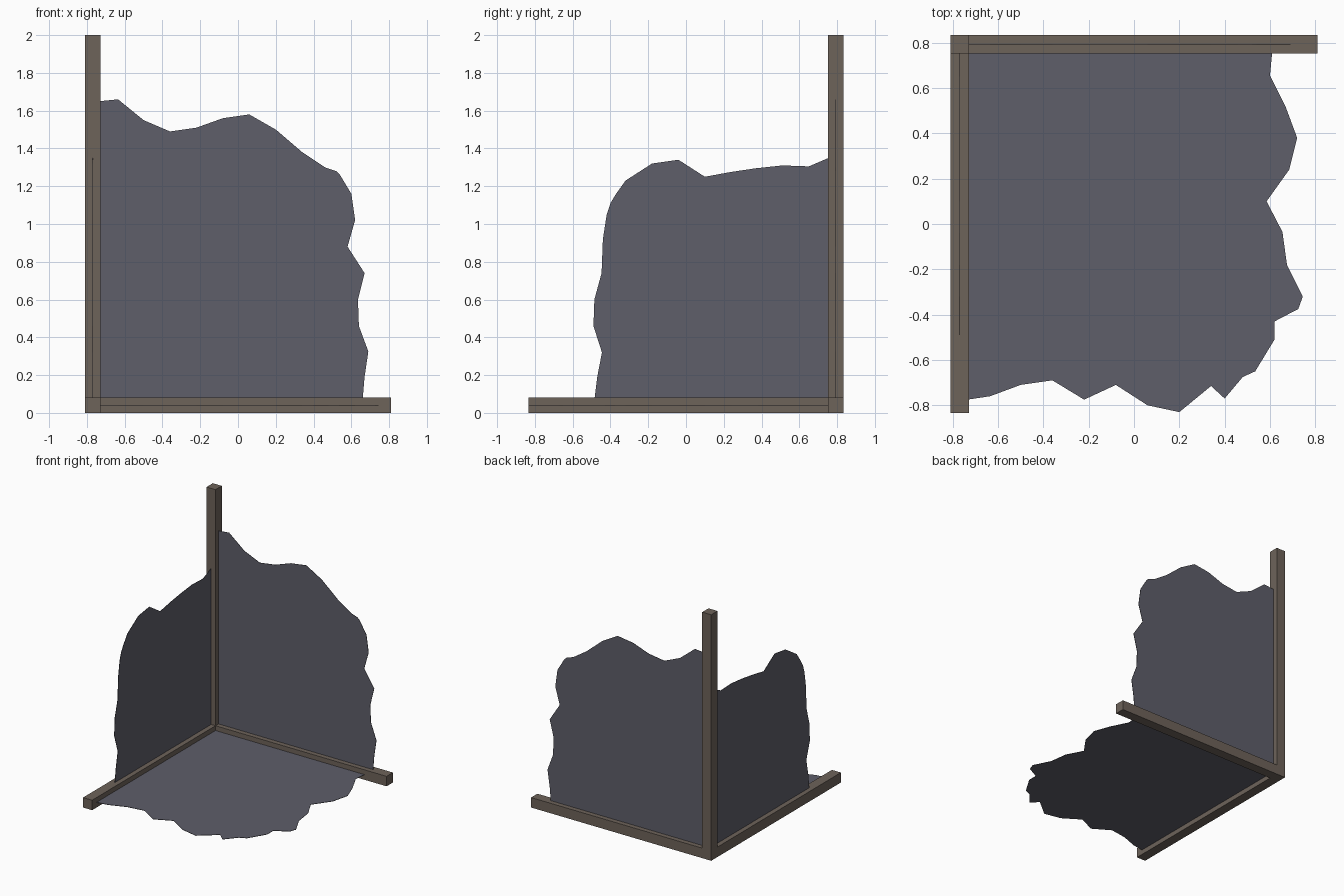
import bpy
import bmesh
from mathutils import Vector

if "Cube" in bpy.data.objects:
    bpy.data.objects.remove(bpy.data.objects["Cube"])


def material(name, rgb):
    m = bpy.data.materials.new(name)
    m.diffuse_color = (*rgb, 1)
    m.use_nodes = True
    m.node_tree.nodes["Principled BSDF"].inputs["Base Color"].default_value = m.diffuse_color
    return m


WOOD = material("weathered brown wood", (0.155, 0.125, 0.102))
PANEL = material("slate grey panel", (0.112, 0.112, 0.142))


def finish(name, bm, mat):
    bmesh.ops.recalc_face_normals(bm, faces=bm.faces)
    me = bpy.data.meshes.new(name)
    bm.to_mesh(me)
    bm.free()
    me.materials.append(mat)
    ob = bpy.data.objects.new(name, me)
    bpy.context.collection.objects.link(ob)


def beam(name, lo, hi):
    bm = bmesh.new()
    bmesh.ops.create_cube(bm, size=1)
    for v in bm.verts:
        v.co = [(a + b) / 2 + c * (b - a) for a, b, c in zip(lo, hi, v.co)]
    finish(name, bm, WOOD)


def sheet(name, outline, place, normal, thick=0.003):
    """Thin ragged plate: 2D outline mapped into 3D and extruded."""
    bm = bmesh.new()
    n = Vector(normal) * thick
    face = bm.faces.new([bm.verts.new(Vector(place(a, b)) - n / 2) for a, b in outline])
    ext = bmesh.ops.extrude_face_region(bm, geom=[face], use_keep_orig=True)
    bmesh.ops.translate(bm, vec=n, verts=[g for g in ext["geom"] if isinstance(g, bmesh.types.BMVert)])
    finish(name, bm, PANEL)


# Corner frame of three square beams
X, Y, W = 0.81, 0.833, 0.081
beam("corner_post", (-X, Y - W, 0), (-X + W, Y, 2))
beam("back_beam", (-X + W, Y - W, 0), (X, Y, W))
beam("left_beam", (-X, -Y, 0), (-X + W, Y - W, W))

# Ragged broken edges of the panels
back_edge = [(0.66, 0.07), (0.67, 0.19), (0.69, 0.325), (0.64, 0.46), (0.635, 0.60),
             (0.67, 0.74), (0.58, 0.88), (0.62, 1.02), (0.60, 1.16), (0.54, 1.26),
             (0.52, 1.28), (0.46, 1.30), (0.34, 1.38), (0.20, 1.50), (0.06, 1.58),
             (-0.08, 1.56), (-0.22, 1.51), (-0.36, 1.49), (-0.50, 1.55),
             (-0.635, 1.66), (-0.735, 1.65)]
left_edge = [(-0.485, 0.07), (-0.47, 0.19), (-0.445, 0.32), (-0.49, 0.46), (-0.485, 0.60),
             (-0.447, 0.74), (-0.44, 0.92), (-0.42, 1.05), (-0.40, 1.11), (-0.37, 1.16),
             (-0.32, 1.23), (-0.18, 1.32), (-0.04, 1.34), (0.10, 1.25), (0.235, 1.275),
             (0.37, 1.295), (0.51, 1.31), (0.65, 1.305), (0.755, 1.35)]
floor_edge = [(0.61, 0.76), (0.60, 0.655), (0.67, 0.515), (0.72, 0.38), (0.685, 0.24),
              (0.585, 0.10), (0.655, -0.035), (0.675, -0.18), (0.745, -0.32),
              (0.725, -0.375), (0.62, -0.43), (0.62, -0.51), (0.535, -0.65),
              (0.48, -0.675), (0.40, -0.77), (0.34, -0.715), (0.20, -0.83),
              (0.06, -0.80), (-0.08, -0.71), (-0.22, -0.775), (-0.36, -0.69),
              (-0.50, -0.71), (-0.635, -0.76), (-0.735, -0.775)]

# Panels sit on the centre lines of the beams
sheet("back_panel", back_edge + [(-0.735, 0.07)], lambda a, b: (a, Y - W / 2, b), (0, 1, 0))
sheet("left_panel", left_edge + [(0.755, 0.07)], lambda a, b: (-X + W / 2, a, b), (1, 0, 0))
sheet("floor_panel", floor_edge + [(-0.735, 0.76)], lambda a, b: (a, b, W / 2), (0, 0, 1))
